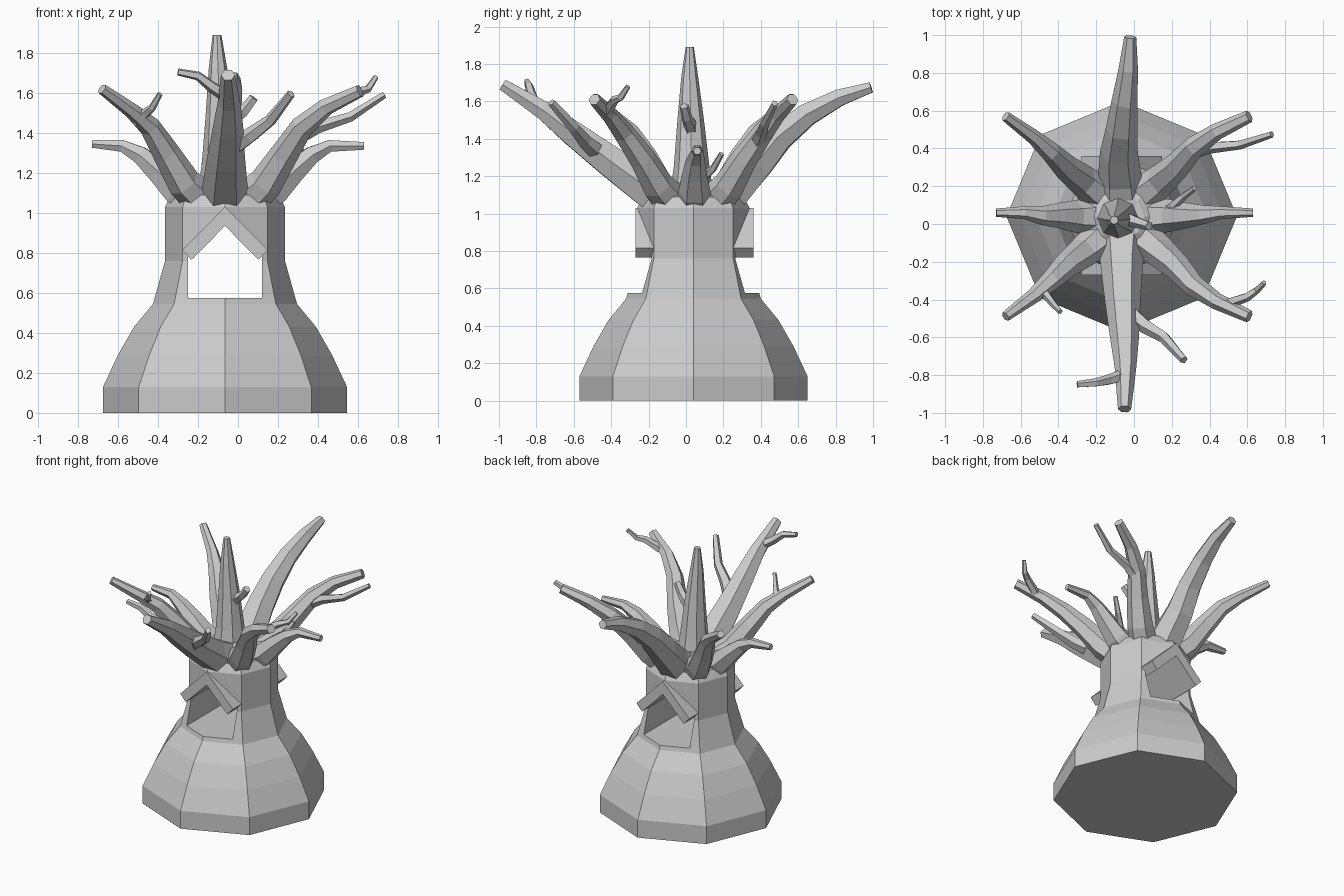
import bpy, bmesh, math
from mathutils import Vector

if "Cube" in bpy.data.objects:
    bpy.data.objects.remove(bpy.data.objects["Cube"])

CX, CY = -0.065, 0.04


def make(name, verts, faces):
    me = bpy.data.meshes.new(name)
    me.from_pydata(verts, [], faces)
    bm = bmesh.new()
    bm.from_mesh(me)
    bmesh.ops.recalc_face_normals(bm, faces=bm.faces)
    bm.to_mesh(me)
    bm.free()
    ob = bpy.data.objects.new(name, me)
    bpy.context.collection.objects.link(ob)
    return ob


def skin(name, rings):
    """Closed solid through rings of equal vertex count."""
    n = len(rings[0])
    faces = [(k*n + i, k*n + (i+1) % n, (k+1)*n + (i+1) % n, (k+1)*n + i)
             for k in range(len(rings)-1) for i in range(n)]
    faces += [tuple(range(n)), tuple(range((len(rings)-1)*n, len(rings)*n))]
    return make(name, [v for r in rings for v in r], faces)


def prism(name, outline, y0, y1):
    """XZ outline (x relative to the trunk axis) extruded along y."""
    return skin(name, [[(CX + x, y, z) for x, z in outline] for y in (y0, y1)])


def branch(name, pts, r0, r1, sides=6, power=1.0):
    pts = [Vector(p) for p in pts]
    rings, last = [], len(pts) - 1
    for i, p in enumerate(pts):
        t = (pts[min(i+1, last)] - pts[max(i-1, 0)]).normalized()
        u = t.cross(Vector((0, 0, 1)))
        u = u.normalized() if u.length > 0.15 else Vector((1, 0, 0))
        w = u.cross(t).normalized()
        r = r1 + (r0 - r1) * (1 - i/last) ** power
        rings.append([p + r*(math.cos(a)*u + math.sin(a)*w)
                      for a in (2*math.pi*j/sides for j in range(sides))])
    return skin(name, rings)


# Octagonal trunk with flared foot
profile = [(.61, 0), (.61, .13), (.535, .29), (.455, .43), (.36, .545),
           (.30, .76), (.30, 1.03), (.27, 1.09), (.12, 1.17)]
trunk = skin("trunk", [[(CX + r*math.cos(k*math.pi/4), CY + r*math.sin(k*math.pi/4), z)
                        for k in range(8)] for r, z in profile])

# House-shaped passage through the trunk
cutter = prism("passage_cutter", [(-.185, .575), (.185, .575), (.185, .80), (0, .985), (-.185, .80)],
               -1, 1)
cutter.hide_render = True
mod = trunk.modifiers.new("passage", 'BOOLEAN')
mod.object = cutter
mod.operation = 'DIFFERENCE'
mod.solver = 'EXACT'
bpy.context.view_layer.update()
cut_mesh = bpy.data.meshes.new_from_object(trunk.evaluated_get(bpy.context.evaluated_depsgraph_get()))
trunk.modifiers.clear()
trunk.data = cut_mesh
bpy.data.objects.remove(cutter)

# Gabled roof slabs over the passage
prism("gable_roof", [(0, 1.03), (.213, .815), (.168, .765), (0, .935), (-.168, .765), (-.213, .815)],
      -.27, .36)

# Central spike
branch("center_spike", [(-.085, .03, 1.08), (-.085, .03, 1.25), (-.09, .025, 1.5),
                        (-.10, .02, 1.72), (-.105, .02, 1.89)], .12, .022, 8)

# Large front and back branches
branch("front_branch", [(-.065, -.08, 1.06), (-.065, -.21, 1.14), (-.06, -.40, 1.275),
                        (-.05, -.60, 1.425), (-.045, -.76, 1.55), (-.05, -.98, 1.69)],
       .13, .035, 6, .9)
branch("back_branch", [(-.07, .12, 1.04), (-.075, .25, 1.13), (-.08, .38, 1.27), (-.065, .50, 1.41),
                       (-.05, .65, 1.53), (-.03, .82, 1.62), (-.02, .99, 1.675)],
       .13, .032, 6, .9)

# Low side branches
branch("right_branch", [(.06, .04, 1.05), (.19, .045, 1.12), (.28, .045, 1.21), (.37, .05, 1.29),
                        (.46, .06, 1.335), (.63, .06, 1.335)], .105, .022, 6, 1.2)
branch("left_branch", [(-.19, .04, 1.05), (-.31, .04, 1.12), (-.40, .045, 1.21), (-.49, .045, 1.29),
                       (-.58, .06, 1.335), (-.73, .06, 1.345)], .105, .022, 6, 1.2)

# Diagonal branches, mirrored front to back
for side, s in (("front", -1), ("back", 1)):
    branch(side + "_right_branch",
           [(.03, CY + s*.10, 1.05), (.14, CY + s*.19, 1.15), (.23, CY + s*.27, 1.29),
            (.32, CY + s*.37, 1.43), (.44, CY + s*.45, 1.53), (.61, CY + s*.53, 1.61)],
           .10, .033, 6, 1.1)
    branch(side + "_left_branch",
           [(-.16, CY + s*.10, 1.05), (-.27, CY + s*.19, 1.15), (-.36, CY + s*.26, 1.30),
            (-.44, CY + s*.34, 1.43), (-.53, CY + s*.42, 1.51), (-.68, CY + s*.53, 1.62)],
           .10, .027, 6, 1.1)

# Twigs: path, start radius, end radius
twigs = [
    ([(.30, .38, 1.38), (.40, .405, 1.43), (.56, .42, 1.48), (.73, .475, 1.59)], .04, .018),
    ([(.50, -.42, 1.55), (.60, -.385, 1.605), (.65, -.35, 1.62), (.69, -.31, 1.68)], .03, .014),
    ([(-.04, -.46, 1.32), (.06, -.54, 1.385), (.16, -.60, 1.46), (.265, -.72, 1.595)], .05, .022),
    ([(-.05, -.80, 1.58), (-.13, -.825, 1.63), (-.20, -.84, 1.685), (-.30, -.85, 1.705)], .035, .018),
    ([(-.52, -.34, 1.46), (-.46, -.38, 1.50), (-.43, -.42, 1.525), (-.39, -.465, 1.595)], .03, .014),
    ([(.16, .06, 1.13), (.21, .10, 1.20), (.26, .145, 1.24), (.32, .19, 1.32)], .03, .015),
    ([(-.08, .03, 1.42), (-.01, .02, 1.48), (.03, .005, 1.51), (.08, -.01, 1.575)], .04, .025),
]
for i, (path, a, b) in enumerate(twigs):
    branch(f"twig_{i+1}", path, a, b, 5)
